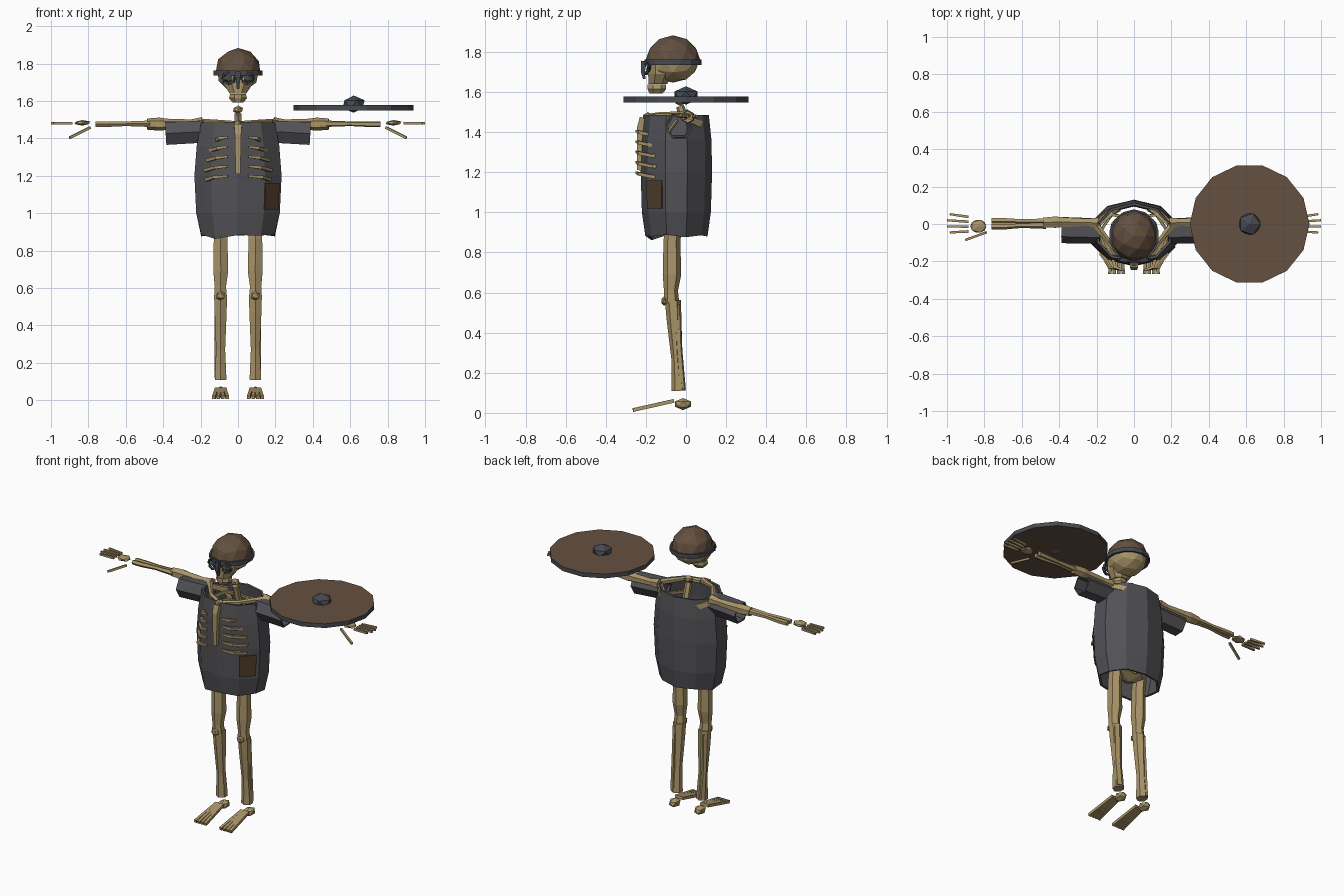
import bpy, bmesh, math
from mathutils import Vector, Matrix

if "Cube" in bpy.data.objects:
    bpy.data.objects.remove(bpy.data.objects["Cube"])


def material(name, rgb):
    m = bpy.data.materials.new(name)
    m.diffuse_color = (*rgb, 1)
    m.use_nodes = True
    m.node_tree.nodes["Principled BSDF"].inputs["Base Color"].default_value = m.diffuse_color
    return m


BONE = material("bone", (0.40, 0.30, 0.14))
CLOTH = material("grey_cloth", (0.085, 0.085, 0.095))
IRON = material("dark_iron", (0.062, 0.068, 0.082))
WOOD = material("shield_wood", (0.128, 0.083, 0.052))
LEATHER = material("helmet_leather", (0.125, 0.080, 0.050))
PATCH = material("patch_cloth", (0.085, 0.050, 0.025))


def finish(name, bm, *mats):
    bmesh.ops.recalc_face_normals(bm, faces=bm.faces)
    me = bpy.data.meshes.new(name)
    bm.to_mesh(me)
    bm.free()
    for m in mats:
        me.materials.append(m)
    ob = bpy.data.objects.new(name, me)
    bpy.context.scene.collection.objects.link(ob)
    return ob


def loft(name, rings, mat, caps=True, closed=False):
    """Skin a list of point rings."""
    bm = bmesh.new()
    vs = [[bm.verts.new(p) for p in r] for r in rings]
    n = len(vs[0])
    pairs = list(zip(vs, vs[1:])) + ([(vs[-1], vs[0])] if closed else [])
    for a, b in pairs:
        for i in range(n):
            j = (i + 1) % n
            bm.faces.new((a[i], a[j], b[j], b[i]))
    if caps and not closed:
        bm.faces.new(vs[0])
        bm.faces.new(vs[-1])
    return finish(name, bm, mat)


def rod(name, pts, radii, mat=BONE, sides=6, caps=True):
    """Faceted tube along a path with a radius at each point."""
    pts = [Vector(p) for p in pts]
    if not isinstance(radii, (list, tuple)):
        radii = [radii] * len(pts)
    rings = []
    for i, p in enumerate(pts):
        d = (pts[min(i + 1, len(pts) - 1)] - pts[max(i - 1, 0)]).normalized()
        up = Vector((0, 0, 1)) if abs(d.z) < 0.8 else Vector((0, 1, 0))
        u = d.cross(up).normalized()
        v = u.cross(d)
        rings.append([p + radii[i] * (u * math.cos(a) + v * math.sin(a))
                      for a in (math.tau * (k + 0.5) / sides for k in range(sides))])
    return loft(name, rings, mat, caps)


def blob(name, loc, size, mat=BONE, sub=1, cut=None):
    """Faceted ball, optionally cut flat below a height."""
    bm = bmesh.new()
    bmesh.ops.create_icosphere(bm, subdivisions=sub, radius=1,
                               matrix=Matrix.Translation(loc) @ Matrix.Diagonal((*size, 1)))
    if cut is not None:
        g = bm.verts[:] + bm.edges[:] + bm.faces[:]
        bmesh.ops.bisect_plane(bm, geom=g, plane_co=(0, 0, cut), plane_no=(0, 0, -1), clear_outer=True)
        bmesh.ops.holes_fill(bm, edges=[e for e in bm.edges if e.is_boundary])
    return finish(name, bm, mat)


def ellipse(cx, cy, z, rx, ry, n, phase=math.pi / 2):
    return [Vector((cx + rx * math.cos(phase + math.tau * i / n),
                    cy + ry * math.sin(phase + math.tau * i / n), z)) for i in range(n)]


# Head: skull, face, jaw
HY = -0.065
blob("skull", (0, HY, 1.755), (0.115, 0.132, 0.108), sub=2)
loft("face", [ellipse(0, -0.125, 1.74, 0.09, 0.072, 8, math.pi / 8),
              ellipse(0, -0.128, 1.69, 0.085, 0.066, 8, math.pi / 8),
              ellipse(0, -0.14, 1.64, 0.048, 0.05, 8, math.pi / 8)], BONE)
loft("jaw", [ellipse(0, -0.145, 1.638, 0.045, 0.05, 8, math.pi / 8),
             ellipse(0, -0.145, 1.615, 0.052, 0.05, 8, math.pi / 8),
             ellipse(0, -0.15, 1.592, 0.032, 0.035, 8, math.pi / 8)], BONE)

# Helmet: leather dome, iron band, eye guards and nose guard
blob("helmet_dome", (0, HY, 1.755), (0.125, 0.138, 0.128), LEATHER, sub=2, cut=1.752)
loft("helmet_band", [ellipse(0, HY, z, rx, ry, 14) for z, rx, ry in
                     ((1.735, 0.12, 0.13), (1.735, 0.134, 0.143),
                      (1.763, 0.134, 0.143), (1.763, 0.12, 0.13))], IRON, closed=True)
for s in (-1, 1):
    arc = [Vector((s * 0.05 + 0.034 * math.cos(a), -0.2 + 0.012 * abs(math.cos(a)),
                   1.722 + 0.03 * math.sin(a)))
           for a in (math.tau * k / 8 for k in range(9))]
    rod("eye_guard", arc, 0.009, IRON, 4)
    blob("eye_socket", (s * 0.05, -0.185, 1.722), (0.028, 0.012, 0.024), IRON)
rod("nose_guard", [(0, -0.21, 1.755), (0, -0.215, 1.70), (0, -0.208, 1.665)], [0.02, 0.014, 0.009], IRON, 4)

# Tunic body
LEVELS = [(0.88, 0.207, 0.155), (1.0, 0.235, 0.172), (1.2, 0.245, 0.178),
          (1.36, 0.232, 0.175), (1.485, 0.207, 0.162)]
rings = [ellipse(0, -0.048, z, rx, ry, 10) for z, rx, ry in LEVELS]
for i, p in enumerate(rings[0]):
    p.z += (0.0, 0.008, -0.004, 0.006, -0.018, 0.003)[i % 6]
tunic = loft("tunic", rings, CLOTH, caps=False)
sol = tunic.modifiers.new("thickness", "SOLIDIFY")
sol.thickness = 0.014
sol.offset = -1

# Sewn patch on the front left panel
quad = []
for z, order in ((1.02, (0.0, 0.85)), (1.16, (0.85, 0.0))):
    t = (z - 1.0) / 0.2
    ring = [a.lerp(b, t) for a, b in zip(rings[1], rings[2])]
    for f in order:
        p = ring[6].lerp(ring[7], f)
        quad.append(Vector((p.x + 0.003, p.y - 0.005, z)))
bm = bmesh.new()
bm.faces.new([bm.verts.new(p) for p in quad])
patch = finish("tunic_patch", bm, PATCH)
patch.modifiers.new("thickness", "SOLIDIFY").thickness = 0.006
patch.modifiers["thickness"].offset = 0

# Spine, pelvis and breastbone
rod("spine", [(0, -0.01, 0.93), (0, 0.02, 1.15), (0, 0.02, 1.35), (0, -0.02, 1.5), (0, -0.03, 1.53)],
    [0.03, 0.025, 0.025, 0.022, 0.02])
blob("neck_vertebra", (0, -0.028, 1.553), (0.03, 0.028, 0.022))
rod("breastbone", [(0, -0.21, 1.47), (0, -0.228, 1.42), (0, -0.232, 1.21)], [0.03, 0.024, 0.018], sides=4)
blob("collar_knot", (0, -0.19, 1.475), (0.028, 0.028, 0.025))
blob("pelvis", (0, -0.05, 0.96), (0.14, 0.085, 0.065))

for s in (-1, 1):
    # Ribs: wrap from the spine and poke through the front
    for k in range(5):
        z = 1.40 - 0.052 * k
        w = (0.12, 0.15, 0.165, 0.175, 0.17)[k]
        rod("rib", [(0, 0.03, z + 0.04), (s * 0.12, 0.05, z + 0.03), (s * 0.18, -0.04, z),
                    (s * w, -0.165, z - 0.015), (s * (0.10 + 0.008 * k), -0.232, z),
                    (s * 0.055, -0.247, z + 0.006)],
            [0.01, 0.012, 0.012, 0.012, 0.012, 0.008], sides=4)
    # Collarbone and shoulder blade
    rod("collarbone", [(s * 0.02, -0.18, 1.475), (s * 0.10, -0.14, 1.485), (s * 0.2, -0.01, 1.485)],
        [0.018, 0.014, 0.02])
    rod("shoulder_blade", [(s * 0.20, -0.005, 1.47), (s * 0.13, 0.06, 1.44), (s * 0.08, 0.075, 1.33)],
        [0.022, 0.028, 0.01], sides=4)
    # Sleeve
    slv = rod("sleeve", [(s * 0.18, -0.035, 1.437), (s * 0.385, -0.035, 1.425)], [0.068, 0.07],
              CLOTH, 6, caps=False)
    slv.data.transform(Matrix.Translation((0, -0.035, 1.43)) @ Matrix.Rotation(math.radians(30), 4, 'X')
                       @ Matrix.Translation((0, 0.035, -1.43)))
    th = slv.modifiers.new("thickness", "SOLIDIFY")
    th.thickness = 0.01
    # Arm bones
    rod("upper_arm", [(s * 0.19, 0.005, 1.48), (s * 0.25, 0.008, 1.477), (s * 0.38, 0.01, 1.475),
                      (s * 0.42, 0.01, 1.476), (s * 0.485, 0.008, 1.476)],
        [0.034, 0.024, 0.03, 0.035, 0.03])
    for y0, y1 in ((0.015, 0.019), (-0.008, -0.014)):
        rod("forearm_bone", [(s * 0.47, y0, 1.478), (s * 0.6, y0, 1.478), (s * 0.7, y1, 1.476),
                             (s * 0.763, y1, 1.476)], [0.018, 0.013, 0.016, 0.016], sides=5)
    # Hand
    blob("palm", (s * 0.832, -0.012, 1.483), (0.048, 0.04, 0.015))
    for k in range(4):
        y = 0.042 - 0.026 * k
        rod("finger", [(s * 0.885, y - 0.004, 1.48), (s * (1.0 if 0 < k < 3 else 0.985), y * 1.25, 1.481)],
            [0.01, 0.008], sides=4)
    rod("thumb", [(s * 0.79, -0.045, 1.458), (s * 0.9, -0.085, 1.403)], 0.009, sides=4)
    # Leg bones
    x = s * 0.093
    rod("thigh_bone", [(x, -0.055, 0.97), (x, -0.07, 0.86), (x * 0.99, -0.07, 0.69),
                       (x * 1.01, -0.075, 0.61), (x * 1.01, -0.072, 0.55)],
        [0.042, 0.042, 0.046, 0.035, 0.038])
    blob("kneecap", (x, -0.108, 0.558), (0.028, 0.018, 0.024))
    rod("shin_bone", [(x, -0.065, 0.56), (x, -0.06, 0.47), (x, -0.045, 0.27), (x, -0.04, 0.19),
                      (x, -0.037, 0.11)], [0.04, 0.037, 0.028, 0.032, 0.036])
    rod("calf_bone", [(x + s * 0.012, -0.045, 0.54), (x + s * 0.018, -0.035, 0.33), (x + s * 0.012, -0.02, 0.12)],
        [0.02, 0.016, 0.02], sides=5)
    # Foot
    blob("heel", (x, -0.015, 0.044), (0.036, 0.046, 0.03))
    for k in range(4):
        o = k - 1.5
        rod("toe", [(x + o * 0.014, -0.06, 0.06), (x + o * 0.024, -0.265, 0.014)], [0.013, 0.013], sides=4)

# Round shield: wooden discs with an iron rim and boss
bm = bmesh.new()
bmesh.ops.create_cone(bm, cap_ends=True, segments=14, radius1=0.32, radius2=0.32, depth=0.028,
                      matrix=Matrix.Translation((0.618, 0, 1.563)))
verts = [math.atan2(v.co.y, v.co.x - 0.618) for v in bm.verts]
off = min(verts, key=abs)
bmesh.ops.rotate(bm, verts=bm.verts, cent=(0.618, 0, 0), matrix=Matrix.Rotation(-off, 3, 'Z'))
bm.normal_update()
for f in bm.faces:
    f.material_index = 0 if abs(f.normal.z) > 0.5 else 1
finish("shield", bm, WOOD, IRON)
blob("shield_boss", (0.618, 0, 1.583), (0.066, 0.066, 0.046), IRON)
